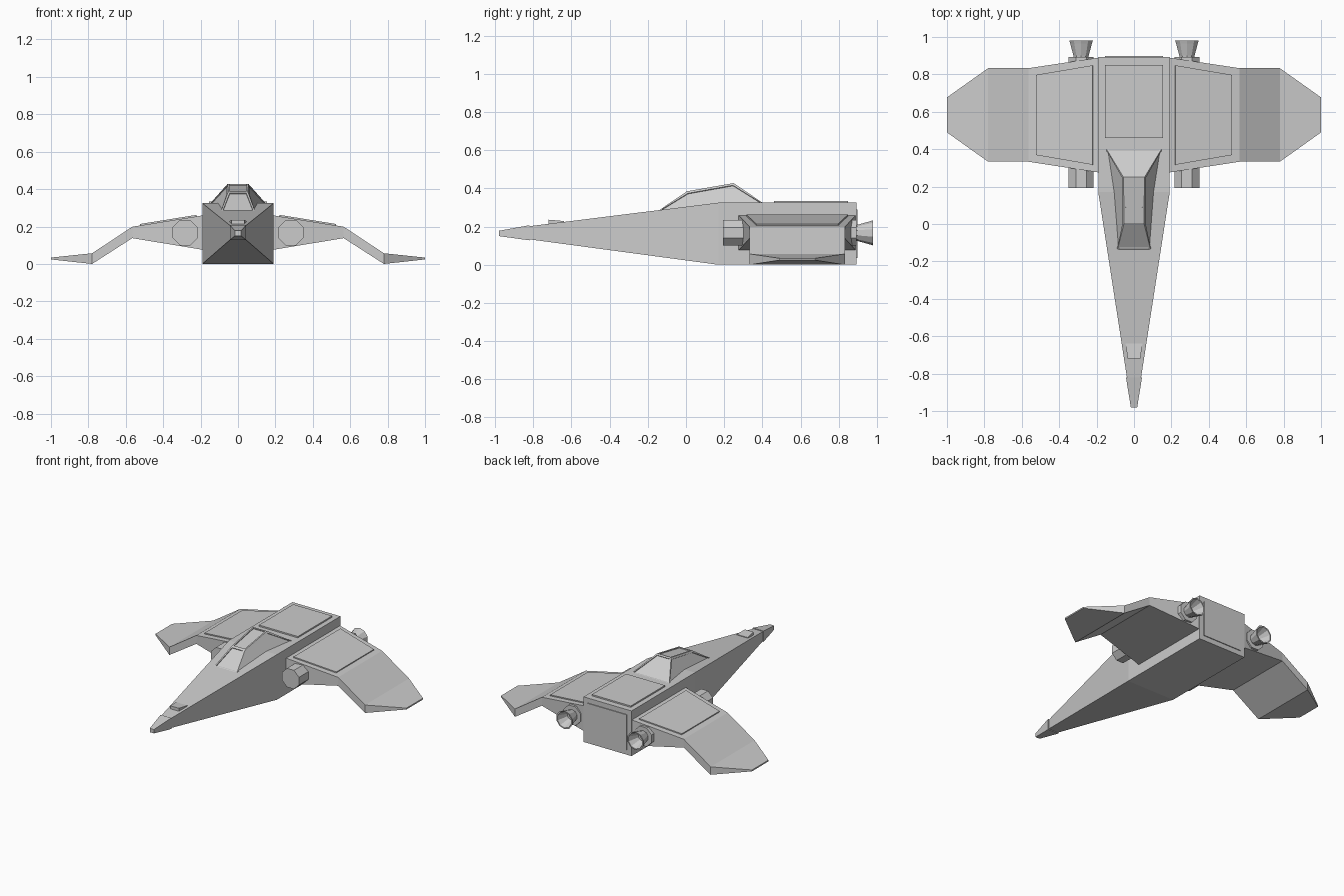
import bpy, bmesh, math

if "Cube" in bpy.data.objects:
    bpy.data.objects.remove(bpy.data.objects["Cube"])


def loft(name, rings, panels=None, margin=0.03, depth=0.008, mirror=False, lip=0.0):
    """Skin a list of equal-sized rings, cap the ends, then add inset panels."""
    bm = bmesh.new()
    vs = [[bm.verts.new(p) for p in r] for r in rings]
    n = len(rings[0])
    for a, b in zip(vs, vs[1:]):
        for i in range(n):
            j = (i + 1) % n
            bm.faces.new((a[i], a[j], b[j], b[i]))
    bm.faces.new(vs[0][::-1])
    bm.faces.new(vs[-1])
    bmesh.ops.recalc_face_normals(bm, faces=bm.faces[:])
    bm.normal_update()
    if panels:
        for f in [f for f in bm.faces if panels(f)]:
            bmesh.ops.inset_individual(bm, faces=[f], thickness=margin)
            bmesh.ops.inset_individual(bm, faces=[f], thickness=lip, depth=depth)
    me = bpy.data.meshes.new(name)
    bm.to_mesh(me)
    bm.free()
    ob = bpy.data.objects.new(name, me)
    bpy.context.collection.objects.link(ob)
    if mirror:
        m = ob.modifiers.new("Mirror", 'MIRROR')
        m.use_axis = (True, False, False)
    return ob


def rect_xz(w, y, z0, z1):
    return [(-w, y, z0), (w, y, z0), (w, y, z1), (-w, y, z1)]


def rect_xy(w0, y0, z0, w1, y1, z1):
    return [(-w0, y0, z0), (w0, y0, z0), (w1, y1, z1), (-w1, y1, z1)]


def circle(r, y, n=8, cx=0.283, cz=0.167):
    return [(cx + r * math.cos((i + .5) * math.tau / n), y,
             cz + r * math.sin((i + .5) * math.tau / n)) for i in range(n)]


# Fuselage: long tapered nose into a square rear body
loft("fuselage", [rect_xz(0.038, -0.82, 0.133, 0.202),
                  rect_xz(0.191, 0.17, 0.0, 0.325),
                  rect_xz(0.191, 0.893, 0.0, 0.325)],
     panels=lambda f: f.normal.y > 0.9, margin=0.05, depth=0.006)

# Nose cap
loft("nose_cap", [rect_xz(0.017, -0.98, 0.15, 0.178),
                  rect_xz(0.043, -0.82, 0.128, 0.207)])

# Small sensor wedge on the nose
loft("nose_sensor", [rect_xz(0.034, -0.72, 0.20, 0.236),
                     rect_xz(0.045, -0.64, 0.20, 0.229)])

# Raised deck plate behind the cockpit
loft("deck_plate", [rect_xz(0.155, 0.46, 0.32, 0.335),
                    rect_xz(0.155, 0.85, 0.32, 0.335)])

# Canopy with framed panes
loft("canopy", [rect_xy(0.09, -0.143, 0.284, 0.15, 0.405, 0.322),
                rect_xy(0.053, 0.005, 0.385, 0.056, 0.25, 0.428)],
     panels=lambda f: f.normal.z > -0.5, margin=0.014, depth=-0.006)

# Cranked wings with a raised panel on the inner top face
sections = [(0.185, 0.275, 0.89, 0.075, 0.26), (0.565, 0.333, 0.833, 0.138, 0.199),
            (0.78, 0.333, 0.833, 0.0, 0.057), (1.0, 0.49, 0.677, 0.024, 0.034)]
loft("wing", [[(x, a, lo), (x, b, lo), (x, b, hi), (x, a, hi)]
              for x, a, b, lo, hi in sections],
     panels=lambda f: f.normal.z > 0.9 and f.calc_center_median().x < 0.5,
     margin=0.055, depth=0.008, mirror=True)

# Engine pods through the wing roots
loft("engine_pod", [circle(0.073, 0.193), circle(0.073, 0.893)], mirror=True)

# Flared hollow nozzles
loft("engine_nozzle", [circle(r, y, 10) for r, y in
                       [(0.04, 0.88), (0.043, 0.90), (0.061, 0.965), (0.066, 0.98),
                        (0.057, 0.98), (0.028, 0.905)]], mirror=True)
